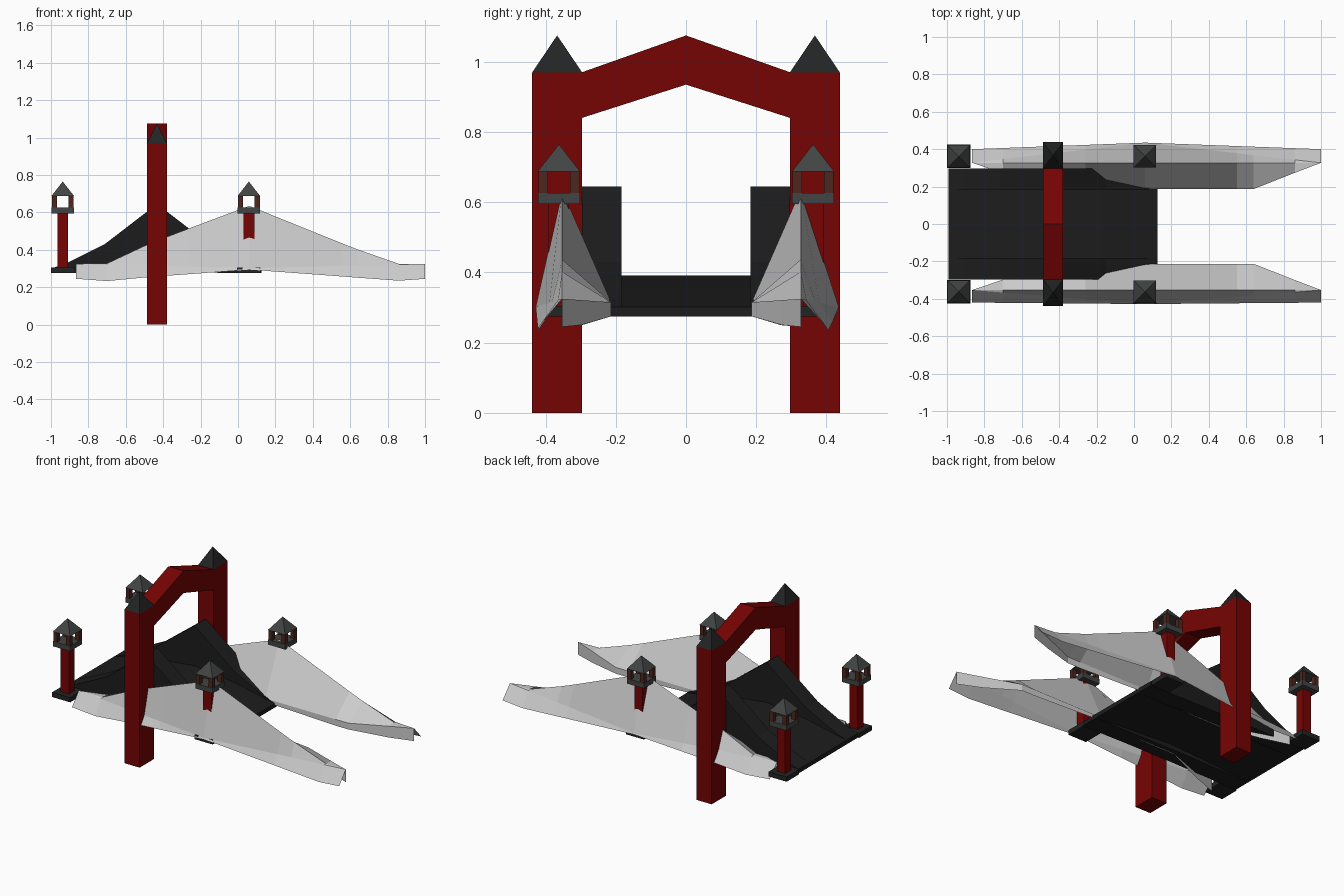
import bpy, bmesh

if "Cube" in bpy.data.objects:
    bpy.data.objects.remove(bpy.data.objects["Cube"])


def material(name, rgb):
    m = bpy.data.materials.new(name)
    m.diffuse_color = (*rgb, 1)
    m.use_nodes = True
    m.node_tree.nodes["Principled BSDF"].inputs["Base Color"].default_value = m.diffuse_color
    return m


RED = material("red_lacquer", (0.18, 0.001, 0.001))
BLACK = material("bridge_black", (0.012, 0.012, 0.012))
CAP = material("cap_charcoal", (0.016, 0.017, 0.017))
SLATE = material("lantern_slate", (0.055, 0.057, 0.057))
BROWN = material("lantern_brown", (0.075, 0.02, 0.013))
STONE = material("pale_stone", (0.6, 0.6, 0.6))


def add_object(name, verts, faces, mat):
    me = bpy.data.meshes.new(name)
    me.from_pydata(verts, [], faces)
    bm = bmesh.new()
    bm.from_mesh(me)
    bmesh.ops.remove_doubles(bm, verts=bm.verts, dist=1e-5)
    bmesh.ops.recalc_face_normals(bm, faces=bm.faces)
    bm.to_mesh(me)
    bm.free()
    me.materials.append(mat)
    ob = bpy.data.objects.new(name, me)
    bpy.context.collection.objects.link(ob)
    return ob


def loft(name, rings, mat, closed=True):
    """Skin a list of equal-length rings; closed also joins the ring and caps both ends."""
    n = len(rings[0])
    verts = [p for r in rings for p in r]
    faces = [(i * n + k, i * n + (k + 1) % n, (i + 1) * n + (k + 1) % n, (i + 1) * n + k)
             for i in range(len(rings) - 1) for k in range(n if closed else n - 1)]
    if closed:
        faces += [tuple(range(n)), tuple(range(len(verts) - n, len(verts)))]
    return add_object(name, verts, faces, mat)


def square(cx, cy, hx, hy, z):
    return [(cx - hx, cy - hy, z), (cx + hx, cy - hy, z),
            (cx + hx, cy + hy, z), (cx - hx, cy + hy, z)]


def box(name, cx, cy, hx, hy, z0, z1, mat):
    return loft(name, [square(cx, cy, hx, hy, z0), square(cx, cy, hx, hy, z1)], mat)


def pyramid(name, cx, cy, hx, hy, z0, z1, mat):
    verts = square(cx, cy, hx, hy, z0) + [(cx, cy, z1)]
    return add_object(name, verts, [(0, 1, 2, 3)] + [(i, (i + 1) % 4, 4) for i in range(4)], mat)


# Gate: two posts with pointed caps and a peaked crossbeam
GX, GH = -0.433, 0.053
for side in (-1, 1):
    box("gate_post", GX, side * 0.367, GH, 0.071, 0, 0.97, RED)
    pyramid("gate_post_cap", GX, side * 0.367, GH, 0.071, 0.97, 1.075, CAP)
loft("gate_crossbeam",
     [[(GX - GH, y, lo), (GX + GH, y, lo), (GX + GH, y, hi), (GX - GH, y, hi)]
      for y, lo, hi in ((-0.297, 0.84, 0.97), (0, 0.935, 1.075), (0.297, 0.84, 0.97))], RED)


# Bridge: low arched deck between two tall peaked side walls
def arch(name, y0, y1, half):
    """half: (distance from centre, bottom, top), mirrored about the gate."""
    pts = [(-d, lo, hi) for d, lo, hi in reversed(half)] + half[1:]
    loft(name, [[(GX + d, y0, lo), (GX + d, y1, lo), (GX + d, y1, hi), (GX + d, y0, hi)]
                for d, lo, hi in pts], BLACK)


arch("bridge_deck", -0.184, 0.184,
     [(0, 0.31, 0.392), (0.28, 0.295, 0.36), (0.558, 0.275, 0.302)])
for side in (-1, 1):
    arch("bridge_side_wall", side * 0.184, side * 0.296,
         [(0, 0.28, 0.645), (0.28, 0.278, 0.43), (0.48, 0.275, 0.33), (0.558, 0.275, 0.302)])


# Lanterns: base, post, tray, open cage and roof
def lantern(cx, cy):
    box("lantern_base", cx, cy, 0.063, 0.063, 0.275, 0.305, CAP)
    box("lantern_post", cx, cy, 0.029, 0.029, 0.305, 0.597, RED)
    box("lantern_tray", cx, cy, 0.06, 0.06, 0.595, 0.627, SLATE)
    for sx in (-1, 1):
        for sy in (-1, 1):
            box("lantern_cage_bar", cx + sx * 0.045, cy + sy * 0.045,
                0.0135, 0.0135, 0.627, 0.69, BROWN)
    pyramid("lantern_roof", cx, cy, 0.06, 0.06, 0.688, 0.765, SLATE)


for x in (-0.937, 0.058):
    for side in (-1, 1):
        lantern(x, side * 0.362)


# Rock banks: open ridged shells along the bridge sides
# x, ridge height, inner spread, outer lip spread, bottom height
ROCK = [(-0.865, 0.325, 0.0, 0.0, 0.245),
        (-0.70, 0.327, 0.4, 0.18, 0.233),
        (-0.47, 0.435, 1.0, 0.43, 0.255),
        (-0.26, 0.515, 1.0, 0.65, 0.27),
        (0.06, 0.635, 1.0, 1.0, 0.294),
        (0.55, 0.437, 1.0, 0.48, 0.258),
        (0.64, 0.402, 1.0, 0.38, 0.251),
        (0.86, 0.325, 0.38, 0.15, 0.235),
        (1.0, 0.325, 0.0, 0.0, 0.245)]


def rock(name, side, ridge, inner, outer_end, outer_mid):
    rings = []
    for x, top, i, o, low in ROCK:
        yi = ridge + (inner - ridge) * i
        lip_y = ridge + (outer_mid - ridge) * o
        low_y = outer_end + (outer_mid - outer_end) * o
        lip_z = 0.325 - 0.023 * o
        inner_low = max(low, low + (0.275 - low) * i)
        ring = [(yi, inner_low), (yi, 0.325 - 0.01 * i), (ridge, top), (lip_y, lip_z), (low_y, low)]
        rings.append([(x, side * y, z) for y, z in ring])
    loft(name, rings, STONE, closed=False)


rock("back_rock_bank", 1, 0.327, 0.187, 0.40, 0.435)
rock("front_rock_bank", -1, 0.353, 0.213, 0.42, 0.428)
